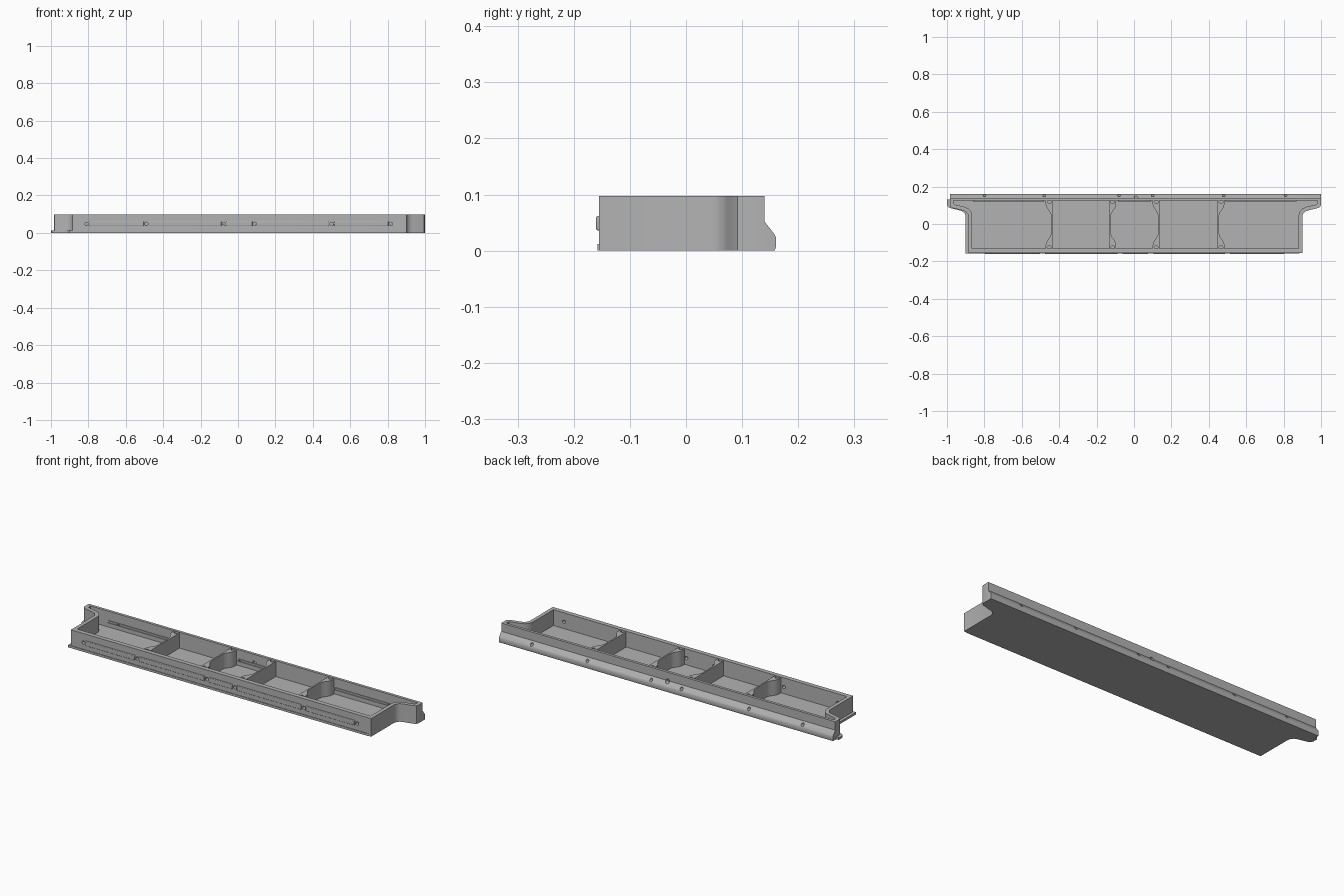
import bpy, bmesh
from mathutils import Matrix

if "Cube" in bpy.data.objects:
    bpy.data.objects.remove(bpy.data.objects["Cube"])

grey = bpy.data.materials.new("grey plastic")
grey.diffuse_color = (0.45, 0.45, 0.45, 1)
grey.use_nodes = True
grey.node_tree.nodes["Principled BSDF"].inputs["Base Color"].default_value = grey.diffuse_color
CX = 0.0075      # centre of the shell along x
TOP = 0.097


def finish(bm, name, smooth=True):
    bmesh.ops.recalc_face_normals(bm, faces=bm.faces)
    me = bpy.data.meshes.new(name)
    bm.to_mesh(me)
    bm.free()
    me.materials.append(grey)
    ob = bpy.data.objects.new(name, me)
    bpy.context.collection.objects.link(ob)
    if smooth:
        bpy.ops.object.select_all(action='DESELECT')
        ob.select_set(True)
        bpy.context.view_layer.objects.active = ob
        bpy.ops.object.shade_smooth_by_angle(angle=0.6)
    return ob


def prism(name, pts, lo, hi, axis='z'):
    """Extrude a closed outline along z (points are x, y) or x (points are y, z)."""
    bm = bmesh.new()
    put = (lambda p, h: (p[0], p[1], h)) if axis == 'z' else (lambda p, h: (h, p[0], p[1]))
    a = [bm.verts.new(put(p, lo)) for p in pts]
    b = [bm.verts.new(put(p, hi)) for p in pts]
    bm.faces.new(a)
    bm.faces.new(b)
    for i in range(len(pts)):
        j = (i + 1) % len(pts)
        bm.faces.new((a[i], a[j], b[j], b[i]))
    return finish(bm, name)


def box(name, x0, x1, y0, y1, z0, z1):
    return prism(name, [(x0, y0), (x1, y0), (x1, y1), (x0, y1)], z0, z1)


def both_sides(half, cx):
    return [(cx + x, y) for x, y in half] + [(cx - x, y) for x, y in reversed(half)]


def cut(ob, holes):
    """Drill round holes: (x, y, z, radius, depth, axis)."""
    bm = bmesh.new()
    for x, y, z, r, d, ax in holes:
        m = Matrix.Translation((x, y, z))
        if ax == 'y':
            m = m @ Matrix.Rotation(1.570796, 4, 'X')
        bmesh.ops.create_cone(bm, cap_ends=True, segments=16, radius1=r, radius2=r,
                              depth=d, matrix=m)
    cutter = finish(bm, "hole_cutter", False)
    cutter.hide_render = True
    mod = ob.modifiers.new("holes", 'BOOLEAN')
    mod.operation, mod.object, mod.solver = 'DIFFERENCE', cutter, 'EXACT'
    bpy.context.view_layer.objects.active = ob
    bpy.ops.object.modifier_apply(modifier=mod.name)
    bpy.data.objects.remove(cutter)


# Tray wall: ring between an outer and an inner outline with flared rear ends
outer = [(0.8925, -0.155), (0.8925, 0.04), (0.897, 0.055), (0.908, 0.067), (0.925, 0.073),
         (0.975, 0.085), (0.988, 0.092), (0.9925, 0.103), (0.9925, 0.14)]
inner = [(0.8725, -0.131), (0.8725, 0.045), (0.878, 0.065), (0.892, 0.082), (0.915, 0.092),
         (0.962, 0.103), (0.970, 0.107), (0.9725, 0.114), (0.9725, 0.125)]
bm = bmesh.new()
rings = [[bm.verts.new((x, y, z)) for x, y in both_sides(h, CX)]
         for h, z in ((outer, 0), (outer, TOP), (inner, TOP), (inner, 0))]
n = len(rings[0])
for k in range(4):
    p, q = rings[k], rings[(k + 1) % 4]
    for i in range(n):
        j = (i + 1) % n
        bm.faces.new((p[i], p[j], q[j], q[i]))
wall = finish(bm, "tray_wall")

front_holes = [-0.81, -0.49, -0.075, 0.09, 0.5, 0.817]
rear_holes = [-0.8, -0.48, -0.08, 0.1, 0.48, 0.81]
drill_rear = [(x, 0.14, 0.036, 0.008, 0.06, 'y') for x in rear_holes]
drill_rear.append((0.01, 0.14, 0.05, 0.011, 0.06, 'y'))
cut(wall, [(x, -0.145, 0.048, 0.009, 0.06, 'y') for x in front_holes] + drill_rear)

# Floor plate, offset to the left so that it leaves a lip
floor = [(x, -0.158 if y < -0.1 else min(y, 0.132)) for x, y in outer]
prism("floor_plate", both_sides(floor, CX - 0.015), 0, 0.012)

# Sloped rail along the rear
rail = prism("rear_rail", [(0.138, 0), (0.158, 0), (0.16, 0.006), (0.16, 0.024),
                           (0.157, 0.03), (0.14, 0.052), (0.138, 0.052)], -0.985, 1.0, 'x')
cut(rail, drill_rear)

# Partitions, flat on one side and with screw bosses on the other
boss = [(0.037, -0.134), (0.037, -0.112), (0.033, -0.097), (0.022, -0.08),
        (0.012, -0.066), (0.008, -0.05)]
for i, (x, s) in enumerate([(-0.435, -1), (-0.132, 1), (0.137, -1), (0.447, 1)]):
    side = [(x + s * a, b) for a, b in boss] + [(x + s * a, -b - 0.006) for a, b in reversed(boss)]
    part = prism(f"partition_{i + 1}", [(x, -0.134)] + side + [(x, 0.128)], 0.01, TOP - 0.004)
    cut(part, [(x + s * 0.018, y, 0.085, 0.011, 0.05, 'z') for y in (-0.129 + 0.002, 0.121)])

# Raised strips on the front, between the screw holes
for i in range(5):
    a, b = front_holes[i] + 0.013, front_holes[i + 1] - 0.013
    strip = box(f"front_strip_{i + 1}", a, b, -0.16, -0.15, 0.036, 0.062)
    bev = strip.modifiers.new("soft_edge", 'BEVEL')
    bev.width, bev.segments = 0.003, 2

# Slim ribs inside the rear wall of the boss-carrying chambers
for i, (a, b) in enumerate([(-0.86, -0.48), (-0.085, 0.09), (0.49, 0.87)]):
    for z in (0.03, 0.042):
        box(f"rear_rib_{i + 1}", a, b, 0.121, 0.127, z, z + 0.006)
